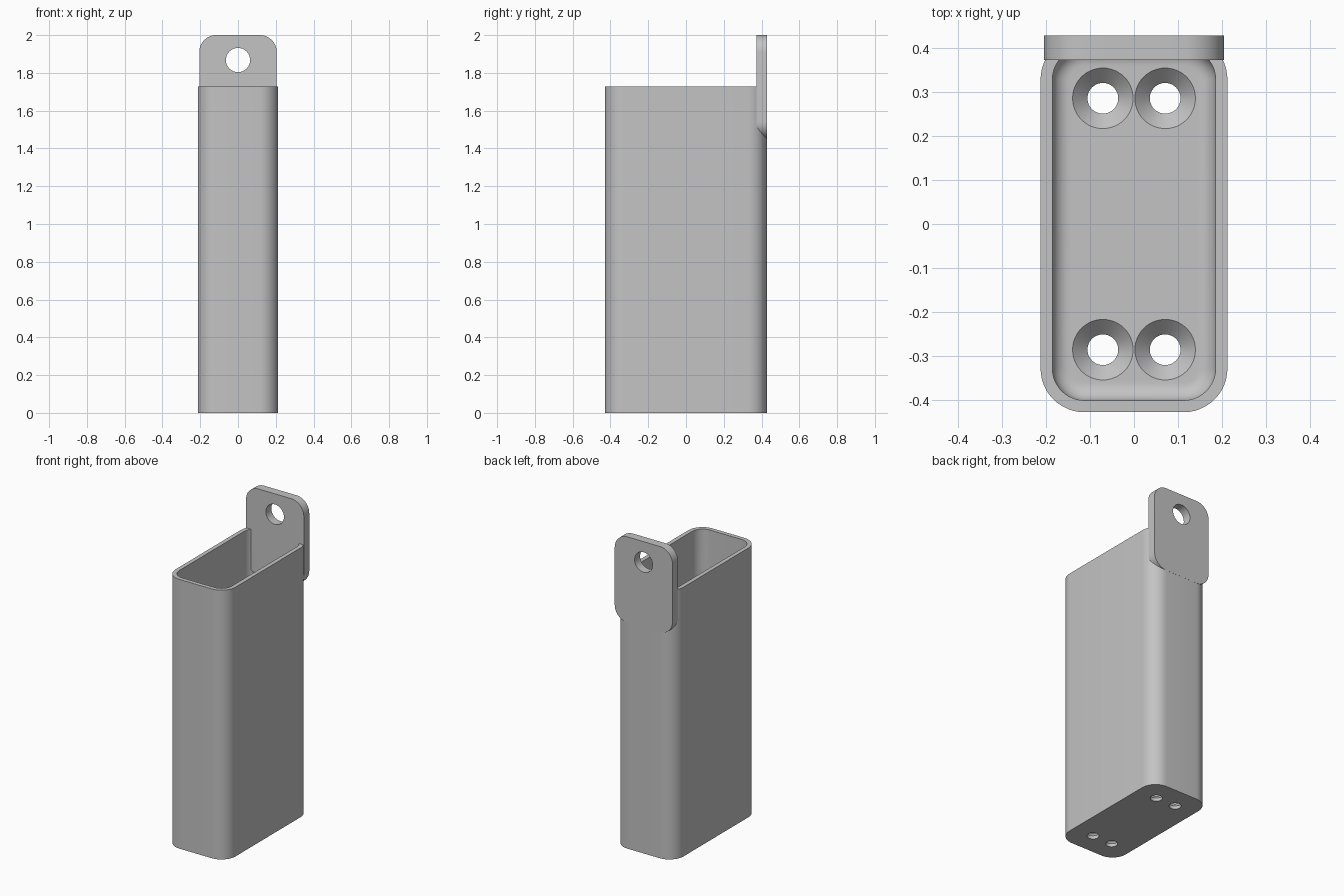
import bpy, bmesh, math
from mathutils import Matrix

cube = bpy.data.objects.get("Cube")
if cube:
    bpy.data.objects.remove(cube, do_unlink=True)

HALF_X, HALF_Y, BODY_TOP, TOTAL = 0.213, 0.429, 1.727, 2.0
WALL, FLOOR, CORNER, FILLET = 0.027, 0.055, 0.10, 0.04

grey = bpy.data.materials.new("plain grey")
grey.use_nodes = True
colour = (0.55, 0.55, 0.55, 1)
grey.diffuse_color = colour
grey.node_tree.nodes["Principled BSDF"].inputs["Base Color"].default_value = colour


def rounded_rect(hx, hy, r, steps=12):
    """Counter-clockwise outline of a rounded rectangle."""
    points = []
    for quarter, (sx, sy) in enumerate([(1, 1), (-1, 1), (-1, -1), (1, -1)]):
        for i in range(steps + 1):
            a = math.pi / 2 * (quarter + i / steps)
            points.append((sx * (hx - r) + r * math.cos(a),
                           sy * (hy - r) + r * math.sin(a)))
    return points


def circle(r, steps=48):
    return [(r * math.cos(math.tau * i / steps), r * math.sin(math.tau * i / steps))
            for i in range(steps)]


def loft(name, sections, matrix=Matrix()):
    """Closed solid through a list of (outline, height) sections."""
    bm = bmesh.new()
    rings = [[bm.verts.new((x, y, z)) for x, y in outline] for outline, z in sections]
    for low, high in zip(rings, rings[1:]):
        for i in range(len(low)):
            j = (i + 1) % len(low)
            bm.faces.new((low[i], low[j], high[j], high[i]))
    bm.faces.new(rings[0][::-1])
    bm.faces.new(rings[-1])
    bm.transform(matrix)
    bmesh.ops.recalc_face_normals(bm, faces=bm.faces)
    mesh = bpy.data.meshes.new(name)
    bm.to_mesh(mesh)
    bm.free()
    mesh.materials.append(grey)
    obj = bpy.data.objects.new(name, mesh)
    bpy.context.collection.objects.link(obj)
    return obj


def activate(obj):
    bpy.ops.object.select_all(action='DESELECT')
    obj.select_set(True)
    bpy.context.view_layer.objects.active = obj


def drill(obj, cutter):
    cutter.hide_render = True
    mod = obj.modifiers.new("drill", 'BOOLEAN')
    mod.operation, mod.solver, mod.object = 'DIFFERENCE', 'EXACT', cutter
    activate(obj)
    bpy.ops.object.modifier_apply(modifier=mod.name)
    bpy.data.objects.remove(cutter, do_unlink=True)


# Open box: up the outside, over the rim, down the inside, round into the floor
def inner(inset):
    return rounded_rect(HALF_X - WALL - inset, HALF_Y - WALL - inset, CORNER - WALL - inset)


outer = rounded_rect(HALF_X, HALF_Y, CORNER)
sections = [(outer, 0), (outer, BODY_TOP), (inner(0), BODY_TOP)]
for i in range(9):
    a = math.pi / 2 * i / 8
    sections.append((inner(FILLET * (1 - math.cos(a))),
                     FLOOR + FILLET * (1 - math.sin(a))))
body = loft("box_body", sections)

# Four countersunk screw holes in the floor
for x in (-0.071, 0.071):
    for y in (-0.2865, 0.2865):
        drill(body, loft("screw_cutter",
                         [(circle(0.035), -0.1), (circle(0.035), FLOOR - 0.034),
                          (circle(0.069), FLOOR), (circle(0.069), FLOOR + 0.02)],
                         Matrix.Translation((x, y, 0))))

# Hanging plate on the back, with a round hole
PLATE_LOW, PLATE_FRONT = 1.45, 0.374
upright = Matrix.Rotation(math.pi / 2, 4, 'X')
plate_outline = rounded_rect(0.205, (TOTAL - PLATE_LOW) / 2, 0.09)
plate = loft("hanging_plate", [(plate_outline, -HALF_Y - 0.0005), (plate_outline, -PLATE_FRONT)],
             Matrix.Translation((0, 0, (TOTAL + PLATE_LOW) / 2)) @ upright)
drill(plate, loft("hanging_hole_cutter", [(circle(0.064), -0.6), (circle(0.064), -0.2)],
                  Matrix.Translation((0, 0, 1.868)) @ upright))

for obj in (body, plate):
    activate(obj)
    bpy.ops.object.shade_smooth_by_angle(angle=math.radians(30))
